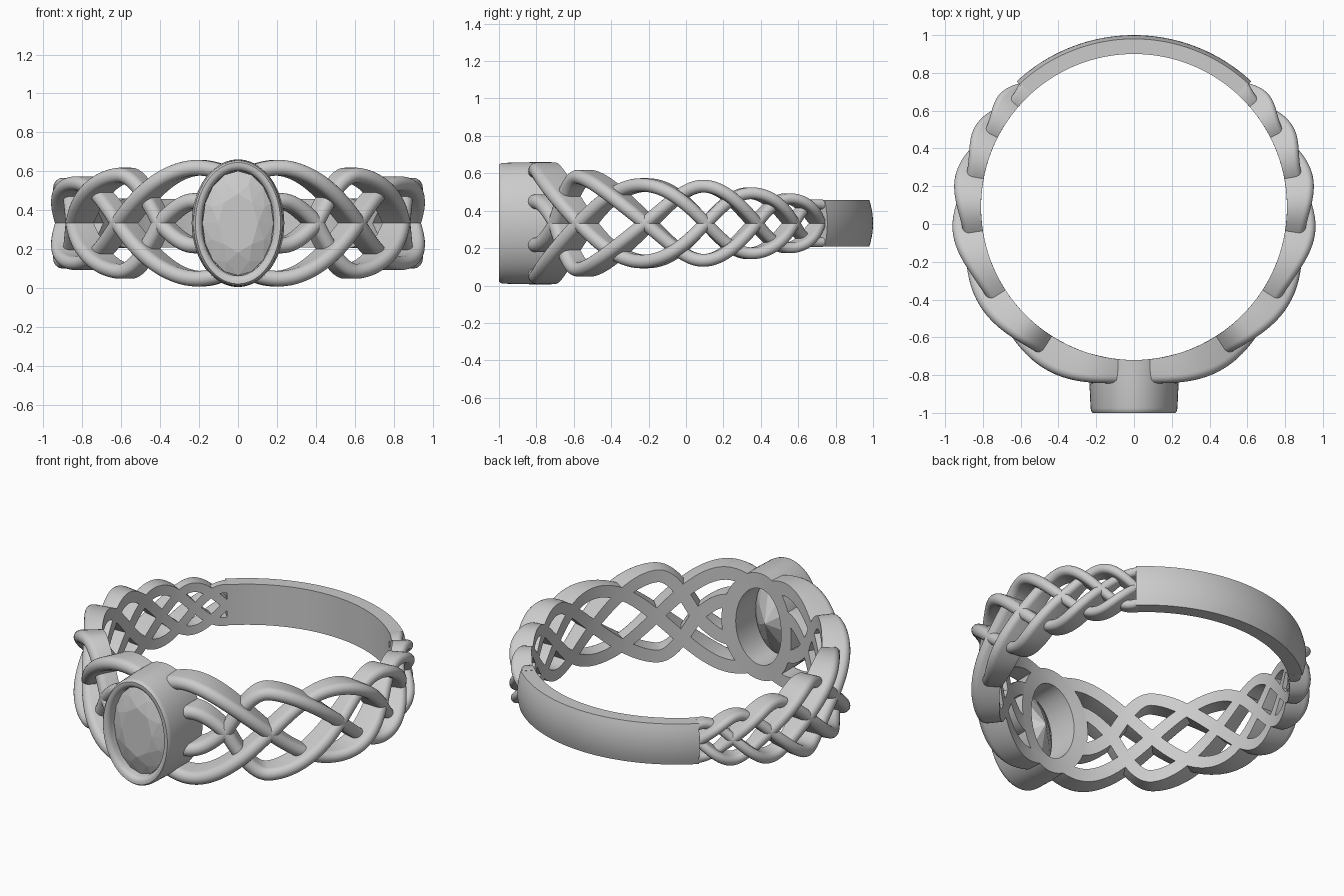
import bpy, bmesh
from math import sin, cos, pi, sqrt, radians, hypot

if "Cube" in bpy.data.objects:
    bpy.data.objects.remove(bpy.data.objects["Cube"])

CY, CZ, RIN = 0.09, 0.333, 0.81      # ring centre and finger radius

# braid knots, index k = number of lobes counted from the front
THETA = [-15, 14, 43, 70, 91, 109, 124, 137, 149]                      # angle from the front
EDGE = [.325, .325, .285, .24, .232, .19, .158, .127, .12]             # outline half height
ROUT = [.985, .985, .972, .968, .968, .95, .937, .92, .91]             # outer radius
HALF = [.040, .040, .038, .036, .034, .031, .028, .026, .026]          # strand half width


def knot(t, k):
    """Catmull-Rom lookup in a knot table."""
    i = min(int(k), len(t) - 2)
    f = k - i
    p = [t[max(0, min(len(t) - 1, i + j))] for j in (-1, 0, 1, 2)]
    return 0.5 * (2 * p[1] + (p[2] - p[0]) * f + (2 * p[0] - 5 * p[1] + 4 * p[2] - p[3]) * f * f
                  + (3 * p[1] - p[0] - 3 * p[2] + p[3]) * f ** 3)


def polar(r, a, z):
    return (r * sin(a), CY - r * cos(a), CZ + z)


def loft(name, rings, closed=False, smooth=40):
    """Skin a list of equal point rings; cap the ends unless closed."""
    bm = bmesh.new()
    rows = [[bm.verts.new(p) for p in ring] for ring in rings]
    n = len(rows[0])
    for i in range(len(rows) if closed else len(rows) - 1):
        a, b = rows[i], rows[(i + 1) % len(rows)]
        for j in range(n):
            bm.faces.new((a[j], a[(j + 1) % n], b[(j + 1) % n], b[j]))
    if not closed:
        bm.faces.new(rows[0])
        bm.faces.new(rows[-1])
    return finish(name, bm, smooth)


def finish(name, bm, smooth):
    bmesh.ops.recalc_face_normals(bm, faces=bm.faces)
    me = bpy.data.meshes.new(name)
    bm.to_mesh(me)
    bm.free()
    ob = bpy.data.objects.new(name, me)
    bpy.context.collection.objects.link(ob)
    if smooth:
        bpy.ops.object.select_all(action='DESELECT')
        ob.select_set(True)
        bpy.context.view_layer.objects.active = ob
        bpy.ops.object.shade_smooth_by_angle(angle=radians(smooth))
    return ob


def path(kind, k):
    """Angle and height of a strand centre line."""
    amp = knot(EDGE, k) - knot(HALF, k)
    if kind == 'outer':
        z = amp * cos(pi / 2 * (k - 1))
    elif k >= 2:
        z = amp * cos(pi / 2 * (k - 2))
    else:                                  # small loop coming out of the bezel
        q = k - 1
        z = -.115 * cos(pi / 2 * q / .45) if q < .45 else amp * sin(pi / 2 * (q - .45) / .55)
    return radians(knot(THETA, k)), z


def strand(name, kind, side, flip):
    k0, k1, n = (.76 if kind == 'outer' else .9), 7.03, 130
    first = 1 if kind == 'outer' else 2
    rings = []
    for i in range(n + 1):
        k = k0 + (k1 - k0) * i / n
        a, z = path(kind, k)
        (a0, z0), (a1, z1) = path(kind, k - .01), path(kind, k + .01)
        ro, w = knot(ROUT, k), knot(HALF, k)
        ts, tz = (a1 - a0) * .9, z1 - z0
        ln = hypot(ts, tz)
        ns, nz = -tz / ln, ts / ln
        # over after each lobe, under before the next one
        u = (k - first) / 2
        ro -= .055 * (.5 - .5 * sin(2 * pi * u))
        prof = [(-w, RIN)] + [(-w * cos(pi * j / 10), ro - w + w * sin(pi * j / 10))
                              for j in range(11)] + [(w, RIN)]
        rings.append([polar(r, side * (a + ns * s / .9), flip * (z + nz * s)) for s, r in prof])
    loft(name, rings)


for side, sn in ((1, 'right'), (-1, 'left')):
    for flip, fn in ((1, 'upper'), (-1, 'lower')):
        strand(f'{sn}_{fn}_outer_strand', 'outer', side, flip)
        strand(f'{sn}_{fn}_inner_strand', 'inner', side, flip)

# plain back band with a domed outside
band = [(-.125, RIN)] + [(.125 * t / 5, .91 - .02 * (t / 5) ** 2) for t in range(-5, 6)] + [(.125, RIN)]
loft('back_band', [[polar(r, radians(137 + 86 * i / 64), z) for z, r in band] for i in range(65)], smooth=30)

# oval bezel: outside wall, rounded rim, stone seat, through hole
N = 72
wall = [(.238, .328, None), (.238, .327, -.80), (.230, .323, -.975), (.227, .320, -.99),
        (.219, .312, -1.0), (.205, .295, -1.0), (.192, .279, -.992), (.184, .270, -.975),
        (.182, .268, -.93), (.155, .235, -.90), (.155, .235, None)]
rings = []
for sx, sz, y in wall:
    ring = []
    for i in range(N):
        x, z = sx * cos(2 * pi * i / N), sz * sin(2 * pi * i / N)
        ring.append((x, CY - sqrt(RIN ** 2 - x * x) if y is None else y, CZ + z))
    rings.append(ring)
loft('bezel', rings, closed=True)


# faceted oval stone: table, star points, girdle, pavilion, culet
def oval(bm, s, y, n, off):
    return [bm.verts.new((.183 * s * cos(2 * pi * (i + off) / n), y,
                          CZ + .269 * s * sin(2 * pi * (i + off) / n))) for i in range(n)]


bm = bmesh.new()
table = oval(bm, .56, -.985, 8, 0)
star = oval(bm, .80, -.967, 8, .5)
girdle = oval(bm, 1.0, -.945, 16, 0)
belt = oval(bm, 1.0, -.93, 16, 0)
pav = oval(bm, .55, -.85, 8, .5)
culet = bm.verts.new((0, -.765, CZ))
bm.faces.new(table)
for i in range(8):
    j = (i + 1) % 8
    g0, g1, g2 = girdle[2 * i], girdle[2 * i + 1], girdle[(2 * i + 2) % 16]
    b0, b1, b2 = belt[2 * i], belt[2 * i + 1], belt[(2 * i + 2) % 16]
    for f in ((table[i], star[i], table[j]), (star[i], g0, g1), (star[i], g1, g2),
              (table[j], star[i], g2), (table[j], g2, star[j]),
              (g0, b0, b1, g1), (g1, b1, b2, g2),
              (pav[i], b0, b1), (pav[i], b1, b2), (pav[i], b2, pav[j]),
              (pav[i], pav[j], culet)):
        bm.faces.new(f)
finish('stone', bm, 0)
